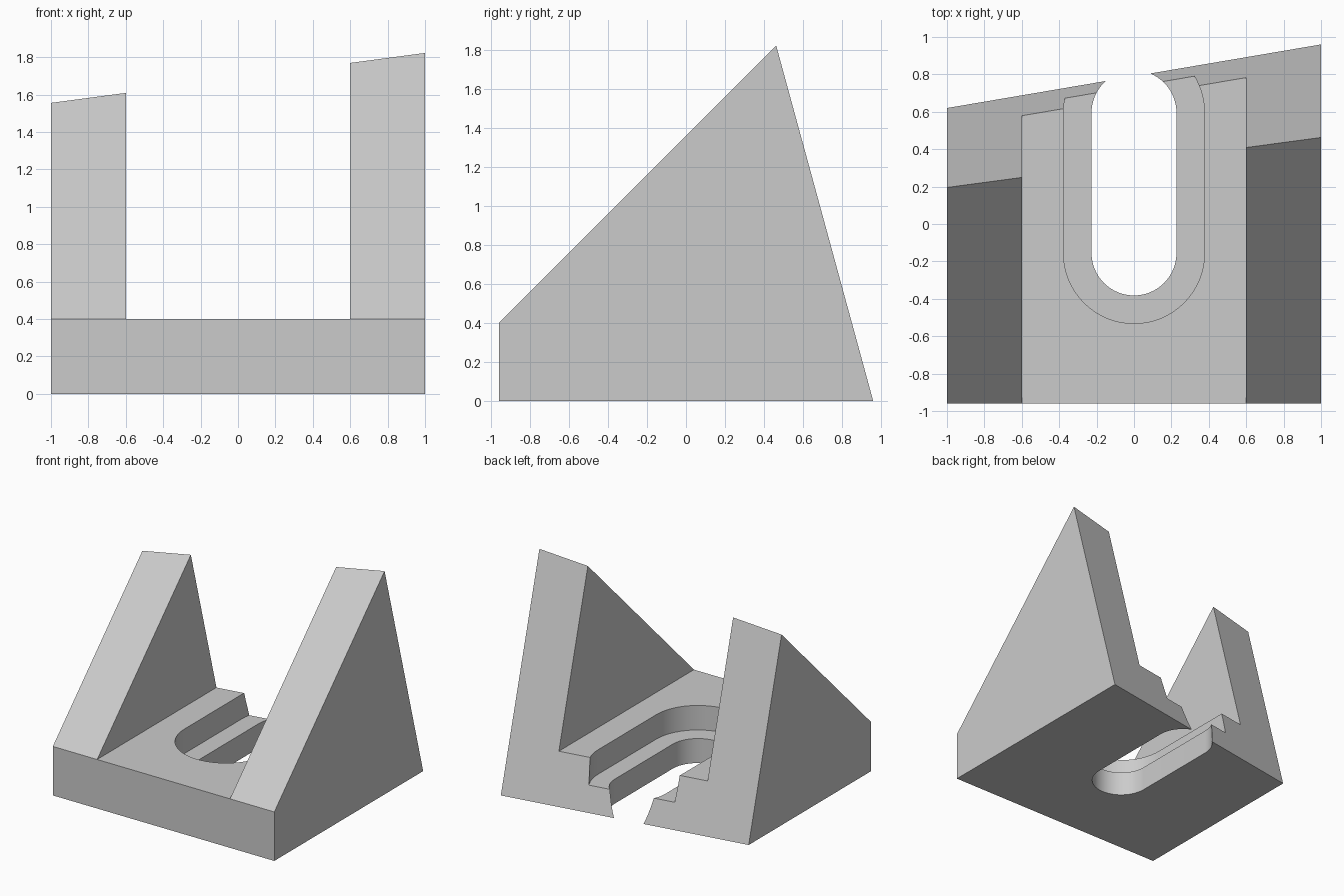
import bpy
import bmesh
from math import pi, sin, cos, radians
from mathutils import Vector

cube = bpy.data.objects.get("Cube")
if cube:
    bpy.data.objects.remove(cube, do_unlink=True)

grey = bpy.data.materials.new("light grey")
grey.use_nodes = True
grey.diffuse_color = (0.6, 0.6, 0.6, 1)
grey.node_tree.nodes["Principled BSDF"].inputs["Base Color"].default_value = (0.6, 0.6, 0.6, 1)


def prism(name, outline, sweep, cut=None):
    """Extrude a flat outline along sweep, optionally trimming by a plane."""
    bm = bmesh.new()
    face = bm.faces.new([bm.verts.new(p) for p in outline])
    swept = bmesh.ops.extrude_face_region(bm, geom=[face], use_keep_orig=True)
    moved = [v for v in swept["geom"] if isinstance(v, bmesh.types.BMVert)]
    bmesh.ops.translate(bm, verts=moved, vec=sweep)
    if cut:
        point, normal = cut
        sliced = bmesh.ops.bisect_plane(bm, geom=bm.verts[:] + bm.edges[:] + bm.faces[:],
                                        plane_co=point, plane_no=normal, clear_outer=True)
        edges = [e for e in sliced["geom_cut"] if isinstance(e, bmesh.types.BMEdge)]
        bmesh.ops.contextual_create(bm, geom=edges)
    bmesh.ops.recalc_face_normals(bm, faces=bm.faces)
    mesh = bpy.data.meshes.new(name)
    bm.to_mesh(mesh)
    bm.free()
    mesh.materials.append(grey)
    obj = bpy.data.objects.new(name, mesh)
    bpy.context.collection.objects.link(obj)
    return obj


def slot(name, radius, bottom, top, front=-0.155, back=0.595, steps=32):
    """Upright prism with a round-ended slot outline."""
    outline = []
    for centre, start in ((back, 0), (front, pi)):
        for i in range(steps + 1):
            a = start + pi * i / steps
            outline.append((radius * cos(a), centre + radius * sin(a), bottom))
    return prism(name, outline, (0, 0, top - bottom))


# Wedge body: front lip, sloping top, and a skewed, leaning back face
side = [(-0.96, 0), (-0.96, 0.4), (1.04, 2.4), (1.04, 0)]
back_plane = (Vector((0, 0.79, 0)), Vector((-0.17, 1, 0.273)))
bracket = prism("slotted_bracket", [(-1, y, z) for y, z in side], (2, 0, 0), back_plane)

# Channel between the side walls, stepped recess, and through slot
channel = [(-0.6, -2, 0.4), (0.6, -2, 0.4), (0.6, 2, 0.4), (-0.6, 2, 0.4)]
cutters = [
    prism("channel_cutter", channel, (0, 0, 3)),
    slot("recess_cutter", 0.377, 0.2, 0.6),
    slot("slot_cutter", 0.227, -0.2, 0.3),
]

bpy.ops.object.select_all(action="DESELECT")
bpy.context.view_layer.objects.active = bracket
bracket.select_set(True)
for cutter in cutters:
    cutter.hide_render = True
    mod = bracket.modifiers.new(cutter.name, "BOOLEAN")
    mod.operation = "DIFFERENCE"
    mod.solver = "EXACT"
    mod.object = cutter
    bpy.ops.object.modifier_apply(modifier=mod.name)
    bpy.data.objects.remove(cutter, do_unlink=True)

bpy.ops.object.shade_smooth_by_angle(angle=radians(30))
